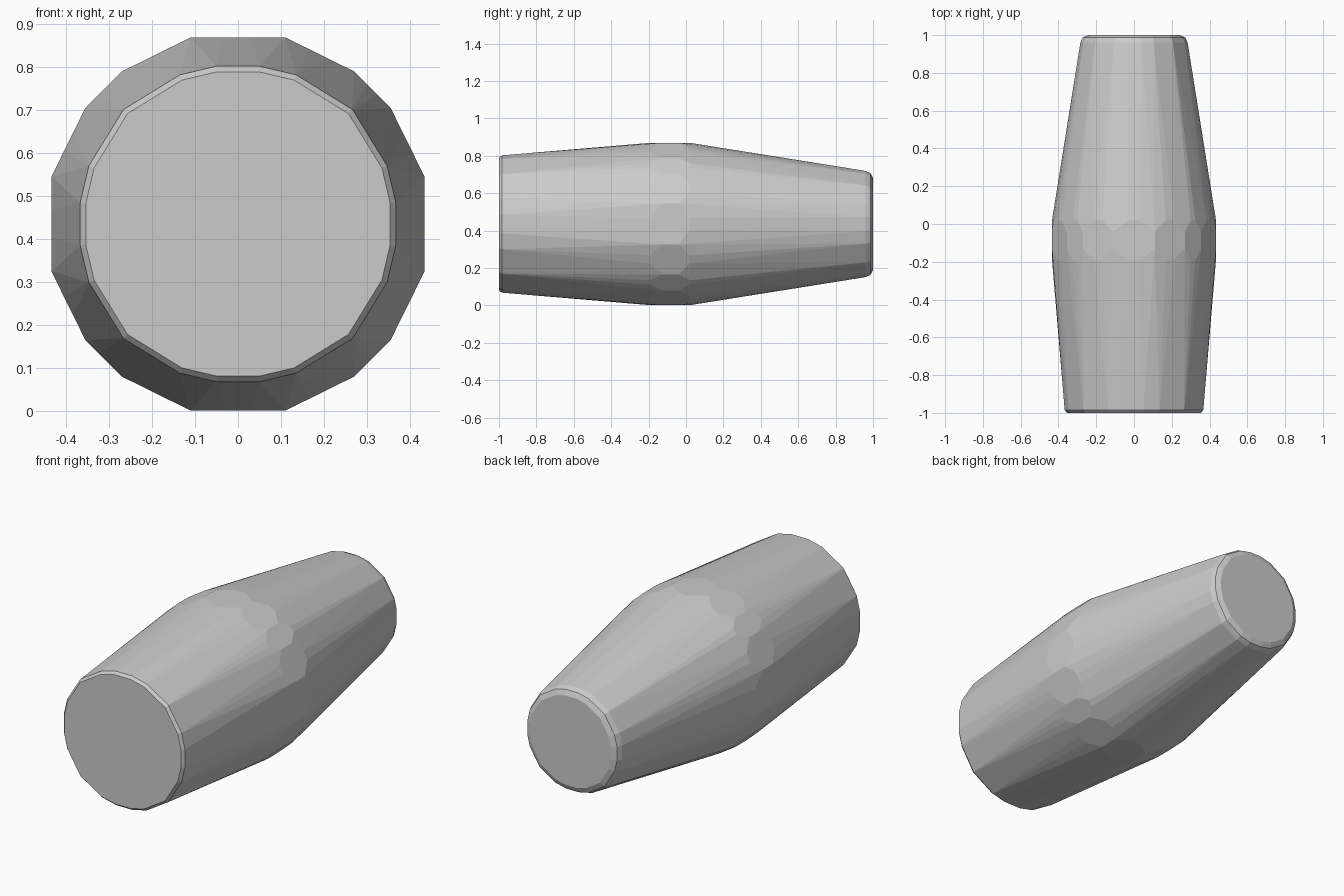
import bpy, bmesh
from mathutils import Vector

cube = bpy.data.objects.get("Cube")
if cube:
    bpy.data.objects.remove(cube, do_unlink=True)

CENTRE_Z = 0.435

mat = bpy.data.materials.new("plain_grey")
mat.use_nodes = True
grey = (0.6, 0.6, 0.6, 1)
mat.diffuse_color = grey
mat.node_tree.nodes["Principled BSDF"].inputs["Base Color"].default_value = grey


def full_ring(octant):
    """Mirror an eighth of an outline (x < z) into a closed outline."""
    quarter = octant + [(z, x) for x, z in reversed(octant)]
    points = []
    for _ in range(4):
        points += [Vector(p) for p in quarter]
        quarter = [(z, -x) for x, z in quarter]
    return points


bm = bmesh.new()


def add(p, y, scale=1.0):
    bm.verts.new((p.x * scale, y, p.y * scale + CENTRE_Z))


# Belly: a band of flat six- and eight-sided facets around the widest part
belly = full_ring([(0.11, 0.434), (0.27, 0.355)])
for a, b in zip(belly, belly[1:] + belly[:1]):
    for y in (-0.04, -0.13):
        add(a, y)
    for t in (0.36, 0.64):
        add(a.lerp(b, t), 0.02)
        add(a.lerp(b, t), -0.19)

# Wide front end and narrow back end, both with rounded rims
end = full_ring([(0.05, 0.367), (0.135, 0.347), (0.265, 0.267)])
for y, radius in ((-1, 0.354), (-0.985, 0.367),
                  (0.96, 0.284), (0.987, 0.272), (1, 0.245)):
    for p in end:
        add(p, y, radius / 0.367)

# Stretch a tight skin over all the outlines
hull = bmesh.ops.convex_hull(bm, input=bm.verts)
loose = {v for v in bm.verts if not v.link_faces}
bmesh.ops.delete(bm, geom=list(loose), context='VERTS')
bmesh.ops.dissolve_limit(bm, angle_limit=0.005, verts=bm.verts, edges=bm.edges)
bmesh.ops.recalc_face_normals(bm, faces=bm.faces)

mesh = bpy.data.meshes.new("tapered_barrel")
bm.to_mesh(mesh)
bm.free()
mesh.materials.append(mat)
body = bpy.data.objects.new("tapered_barrel", mesh)
bpy.context.collection.objects.link(body)
